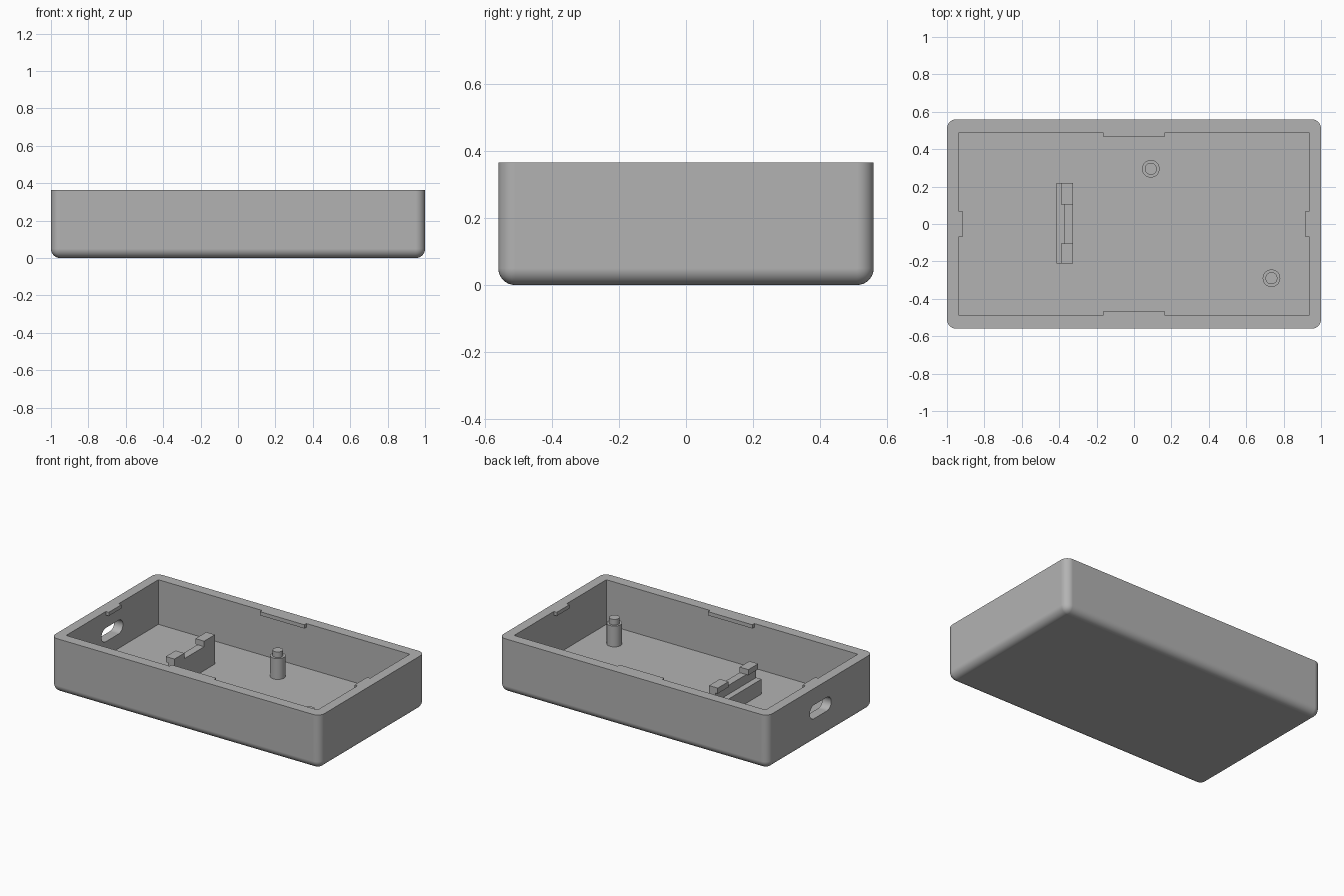
import bpy, bmesh, math
from mathutils import Vector

if "Cube" in bpy.data.objects:
    bpy.data.objects.remove(bpy.data.objects["Cube"])

W, D, H = 1.0, 0.56, 0.365       # half width, half depth, height
IX, IY, FLOOR = 0.935, 0.49, 0.065  # cavity half sizes and floor height
R = 0.05                         # outer corner rounding

grey = bpy.data.materials.new("grey plastic")
grey.diffuse_color = (0.45, 0.45, 0.45, 1)
grey.use_nodes = True
grey.node_tree.nodes["Principled BSDF"].inputs["Base Color"].default_value = grey.diffuse_color


def finish(name, bm):
    bmesh.ops.recalc_face_normals(bm, faces=bm.faces)
    mesh = bpy.data.meshes.new(name)
    bm.to_mesh(mesh)
    bm.free()
    ob = bpy.data.objects.new(name, mesh)
    bpy.context.collection.objects.link(ob)
    mesh.materials.append(grey)
    return ob


def prism(name, points, z0, z1):
    """Extrude a flat outline from z0 to z1."""
    bm = bmesh.new()
    base = bm.faces.new([bm.verts.new((x, y, z0)) for x, y in points])
    top = bmesh.ops.extrude_face_region(bm, geom=[base])["geom"]
    verts = [v for v in top if isinstance(v, bmesh.types.BMVert)]
    bmesh.ops.translate(bm, verts=verts, vec=Vector((0, 0, z1 - z0)))
    return finish(name, bm)


def box(name, x0, x1, y0, y1, z0, z1):
    return prism(name, [(x0, y0), (x1, y0), (x1, y1), (x0, y1)], z0, z1)


def smooth(ob):
    bpy.ops.object.select_all(action='DESELECT')
    ob.select_set(True)
    bpy.context.view_layer.objects.active = ob
    bpy.ops.object.convert(target='MESH')
    bpy.ops.object.shade_smooth_by_angle(angle=math.radians(30))
    mod = ob.modifiers.new("flat panels", 'WEIGHTED_NORMAL')
    mod.keep_sharp = True


# Outer case: block with rounded upright and bottom edges
bm = bmesh.new()
bmesh.ops.create_cube(bm, size=1)
for v in bm.verts:
    v.co = (v.co.x * 2 * W, v.co.y * 2 * D, (v.co.z + 0.5) * H)
edges = [e for e in bm.edges if min(v.co.z for v in e.verts) < 0.01]
bmesh.ops.bevel(bm, geom=edges, offset=R, segments=8, profile=0.5, affect='EDGES')
case = finish("case", bm)

# Cavity, with an upper layer notched so four lid tabs remain at the rim
tx, ty, t = 0.165, 0.068, 0.022
quarter = [(IX - t, 0), (IX - t, ty), (IX, ty), (IX, IY),
           (tx, IY), (tx, IY - t), (0, IY - t)][1:-1]
outline = (quarter + [(-x, y) for x, y in reversed(quarter)]
           + [(-x, -y) for x, y in quarter]
           + [(x, -y) for x, y in reversed(quarter)])
cutters = [box("cavity_cutter", -IX, IX, -IY, IY, FLOOR, H - 0.025),
           prism("rim_cutter", outline, H - 0.06, H + 0.05)]

# Rounded cable slot through the left wall
sr, half = 0.046, 0.068
bm = bmesh.new()
ring = []
for i in range(34):
    side = 1 if i < 17 else -1
    a = math.pi * (i % 17) / 16 - math.pi / 2 + (0 if side > 0 else math.pi)
    ring.append(bm.verts.new((-1.1, side * half + sr * math.cos(a), 0.208 + sr * math.sin(a))))
face = bm.faces.new(ring)
new = bmesh.ops.extrude_face_region(bm, geom=[face])["geom"]
bmesh.ops.translate(bm, verts=[v for v in new if isinstance(v, bmesh.types.BMVert)],
                    vec=Vector((0.25, 0, 0)))
cutters.append(finish("slot_cutter", bm))

for c in cutters:
    mod = case.modifiers.new(c.name, 'BOOLEAN')
    mod.operation, mod.solver, mod.object = 'DIFFERENCE', 'EXACT', c
    c.hide_render = True
    c.hide_set(True)
smooth(case)

# Two stepped locating pegs
for n, (px, py) in enumerate([(0.09, 0.295), (0.735, -0.29)]):
    bm = bmesh.new()
    rings = []
    for r, z in [(0.047, FLOOR - 0.01), (0.047, 0.205), (0.032, 0.205), (0.032, 0.243)]:
        rings.append([bm.verts.new((px + r * math.cos(math.tau * k / 32),
                                    py + r * math.sin(math.tau * k / 32), z)) for k in range(32)])
    for lo, hi in zip(rings, rings[1:]):
        for k in range(32):
            j = (k + 1) % 32
            bm.faces.new((lo[k], lo[j], hi[j], hi[k]))
    bm.faces.new(rings[0])
    bm.faces.new(rings[-1])
    smooth(finish(f"peg_{n + 1}", bm))

# Board holder: low shelf, upright wall and two end hooks
y0, y1 = -0.21, 0.22
box("holder_shelf", -0.415, -0.375, y0, y1, FLOOR - 0.01, 0.165)
box("holder_wall", -0.375, -0.325, y0, y1, FLOOR - 0.01, 0.225)
for name, a, b in [("front_hook", y0, y0 + 0.105), ("back_hook", y1 - 0.115, y1)]:
    box(name, -0.39, -0.325, a, b, 0.225, 0.262)
